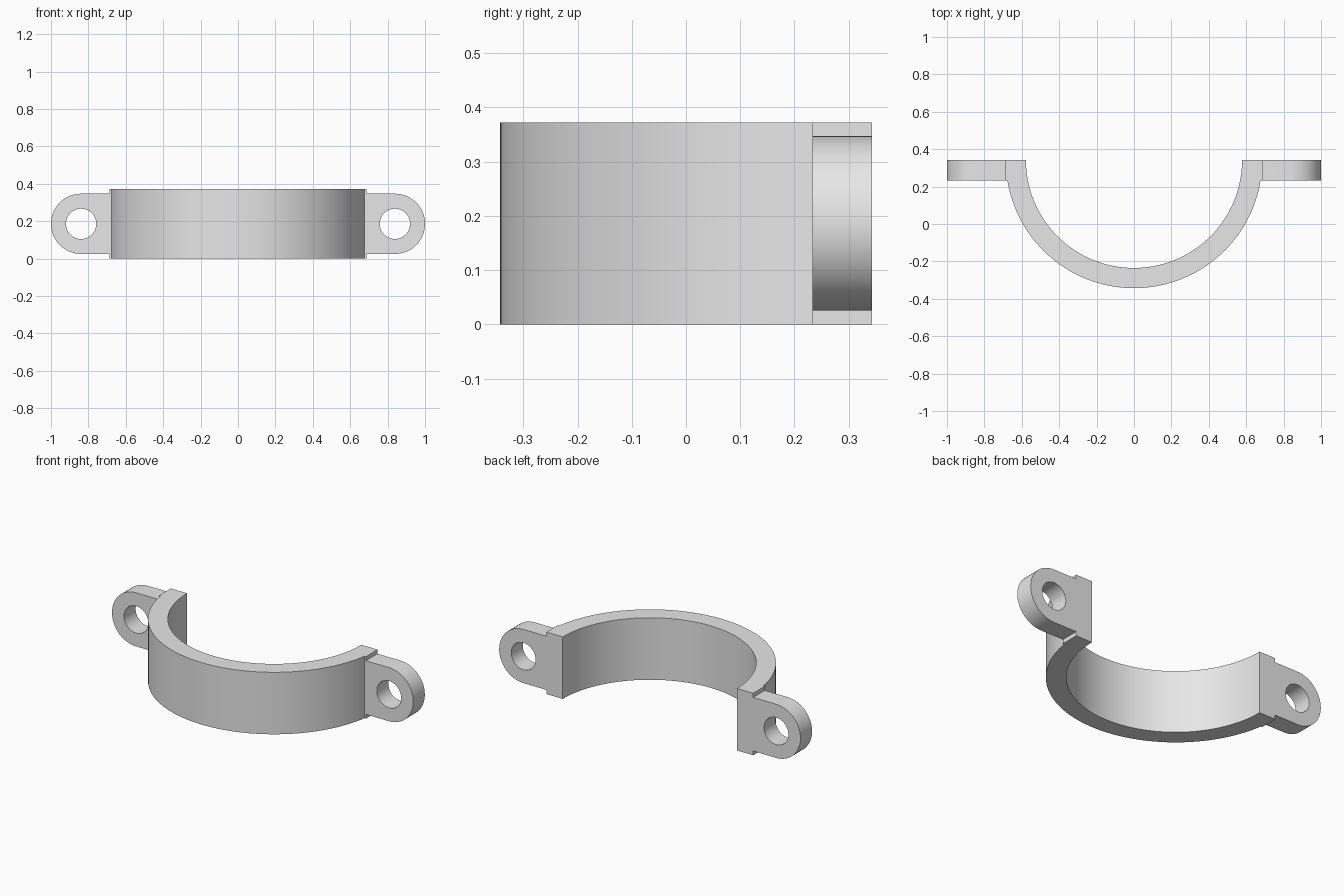
import bpy, bmesh, math
from mathutils import Vector

if "Cube" in bpy.data.objects:
    bpy.data.objects.remove(bpy.data.objects["Cube"])

R_OUT, R_IN, HEIGHT = 0.686, 0.578, 0.372
Y_BACK, Y_STEP = 0.343, 0.233          # mating face and front of the lugs
EAR_X, EAR_Z, EAR_R, HOLE_R = 0.839, 0.186, 0.161, 0.081

grey = bpy.data.materials.new("plain grey")
grey.diffuse_color = (0.8, 0.8, 0.8, 1)
grey.use_nodes = True
grey.node_tree.nodes["Principled BSDF"].inputs["Base Color"].default_value = grey.diffuse_color


def arc(cx, cy, r, a0, a1, n):
    """Points along an arc, both ends included."""
    return [(cx + r * math.cos(a0 + (a1 - a0) * i / n),
             cy + r * math.sin(a0 + (a1 - a0) * i / n)) for i in range(n + 1)]


def extrude_outline(name, loops, place, offset):
    """Fill closed loops (outer first, then holes) and extrude them."""
    bm = bmesh.new()
    edges = []
    for loop in loops:
        vs = [bm.verts.new(place(*p)) for p in loop]
        edges += [bm.edges.new((v, vs[(i + 1) % len(vs)])) for i, v in enumerate(vs)]
    bmesh.ops.triangle_fill(bm, edges=edges, use_beauty=True)
    ext = bmesh.ops.extrude_face_region(bm, geom=bm.faces[:], use_keep_orig=True)
    moved = [g for g in ext["geom"] if isinstance(g, bmesh.types.BMVert)]
    bmesh.ops.translate(bm, verts=moved, vec=Vector(offset))
    bmesh.ops.recalc_face_normals(bm, faces=bm.faces[:])
    mesh = bpy.data.meshes.new(name)
    bm.to_mesh(mesh)
    bm.free()
    mesh.materials.append(grey)
    obj = bpy.data.objects.new(name, mesh)
    bpy.context.collection.objects.link(obj)
    bpy.ops.object.select_all(action="DESELECT")
    obj.select_set(True)
    bpy.context.view_layer.objects.active = obj
    bpy.ops.object.shade_smooth_by_angle(angle=math.radians(30))
    return obj


# Half-ring band with square ends
a = math.asin((Y_BACK - Y_STEP) / R_OUT)
band = arc(0, Y_BACK, R_OUT, math.pi + a, 2 * math.pi - a, 72)
band += [(R_OUT, Y_STEP), (R_OUT, Y_BACK)]
band += arc(0, Y_BACK, R_IN, 2 * math.pi, math.pi, 72)
band += [(-R_OUT, Y_BACK), (-R_OUT, Y_STEP)]
extrude_outline("clamp_band", [band], lambda x, y: (x, y, 0), (0, 0, HEIGHT))

# Rounded bolt ears with through holes, one on each side
ear = [(R_OUT, EAR_Z - EAR_R)]
ear += arc(EAR_X, EAR_Z, EAR_R, -math.pi / 2, math.pi / 2, 32)
ear += [(R_OUT, EAR_Z + EAR_R)]
hole = arc(EAR_X, EAR_Z, HOLE_R, 0, 2 * math.pi, 48)[:-1]
for side, s in (("right", 1), ("left", -1)):
    extrude_outline(side + "_bolt_ear", [ear, hole],
                    lambda x, z, s=s: (s * x, Y_STEP, z), (0, Y_BACK - Y_STEP, 0))
